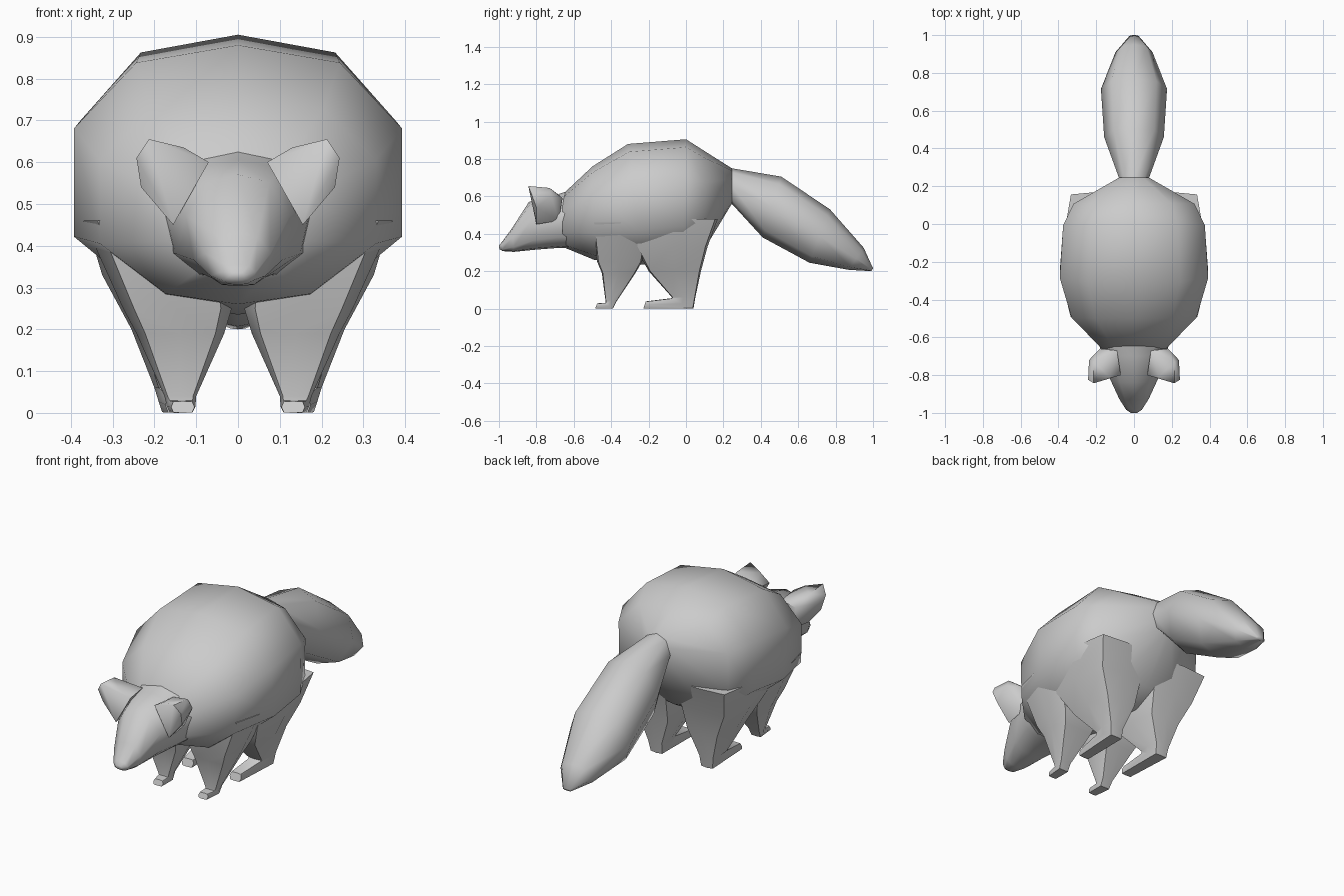
import bpy, bmesh, math
from mathutils import Vector

# Half cross-sections: (width fraction, position from lower 0 to upper 1)
BARREL = [(0, 1), (.62, .935), (1, .69), (1, .29), (.52, .05), (0, 0)]
ROUND = [(0, 1), (.68, .88), (1, .5), (.68, .12), (0, 0)]
WEDGE = [(0, 1), (.6, .93), (1, .62), (.85, .2), (.5, .03), (0, 0)]
BOXY = [(0, 1), (.8, .97), (1, .5), (.8, .03), (0, 0)]


def finish(name, bm, mirror=False, angle=60):
    bmesh.ops.recalc_face_normals(bm, faces=bm.faces[:])
    me = bpy.data.meshes.new(name)
    bm.to_mesh(me)
    bm.free()
    for p in me.polygons:
        p.use_smooth = True
    me.set_sharp_from_angle(angle=math.radians(angle))
    ob = bpy.data.objects.new(name, me)
    bpy.context.collection.objects.link(ob)
    if mirror:
        ob.modifiers.new("Mirror", 'MIRROR').use_mirror_merge = False
    return ob


def loft(name, half, rings, mirror=False):
    """Each ring: upper (y, z), lower (y, z), half width, centre x."""
    section = half + [(-u, t) for u, t in half[-2:0:-1]]
    bm = bmesh.new()
    loops = []
    for y1, z1, y0, z0, w, cx in rings:
        loops.append([bm.verts.new((cx + u * w, y0 + (y1 - y0) * t, z0 + (z1 - z0) * t))
                      for u, t in section])
    n = len(section)
    for a, b in zip(loops, loops[1:]):
        for i in range(n):
            j = (i + 1) % n
            bm.faces.new((a[i], a[j], b[j], b[i]))
    bm.faces.new(loops[0])
    bm.faces.new(loops[-1])
    return finish(name, bm, mirror)


# Barrel-shaped body
loft("body", BARREL, [
    (-.66, .61, -.66, .33, .17, 0),
    (-.50, .76, -.49, .26, .33, 0),
    (-.31, .88, -.23, .235, .393, 0),
    (.0, .905, -.02, .25, .375, 0),
    (.11, .835, .10, .32, .32, 0),
    (.245, .75, .245, .56, .08, 0)])

# Wedge head with pointed muzzle
loft("head", WEDGE, [
    (-.60, .64, -.60, .32, .19, 0),
    (-.70, .605, -.67, .325, .175, 0),
    (-.84, .57, -.80, .315, .125, 0),
    (-.93, .43, -.92, .303, .078, 0),
    (-.985, .355, -.98, .307, .042, 0),
    (-1.0, .338, -.998, .318, .018, 0)])

# Bushy tail
loft("tail", ROUND, [
    (.20, .76, .20, .54, .09, 0),
    (.245, .75, .245, .56, .08, 0),
    (.51, .705, .41, .38, .158, 0),
    (.77, .53, .66, .245, .175, 0),
    (.95, .325, .87, .207, .098, 0),
    (1.0, .215, .99, .2, .025, 0)])

# Legs with forward-pointing feet ("upper" = back edge, "lower" = front edge)
loft("front_leg", BOXY, [
    (-.20, .46, -.50, .46, .17, .20),
    (-.235, .25, -.475, .25, .13, .145),
    (-.27, .19, -.45, .19, .105, .138),
    (-.37, .04, -.43, .04, .038, .138),
    (-.39, 0, -.43, .03, .034, .136),
    (-.485, 0, -.475, .028, .028, .132)], mirror=True)
loft("rear_leg", BOXY, [
    (.17, .48, -.28, .48, .18, .19),
    (.115, .33, -.27, .33, .155, .17),
    (.08, .2, -.20, .2, .11, .145),
    (.05, .06, -.075, .06, .05, .15),
    (.04, 0, -.08, .055, .042, .148),
    (-.228, 0, -.215, .038, .034, .140)], mirror=True)

# Cupped ears, as hulls
bm = bmesh.new()
for co in [(.07, -.80, .60), (.13, -.81, .635), (.213, -.843, .655), (.243, -.825, .61),
           (.232, -.80, .54), (.155, -.80, .45), (.215, -.73, .645), (.238, -.72, .60),
           (.18, -.66, .59), (.09, -.67, .60), (.16, -.68, .47)]:
    bm.verts.new(Vector(co))
hull = bmesh.ops.convex_hull(bm, input=bm.verts[:])
bmesh.ops.delete(bm, geom=[v for v in bm.verts if not v.link_faces], context='VERTS')
finish("ear", bm, mirror=True)
